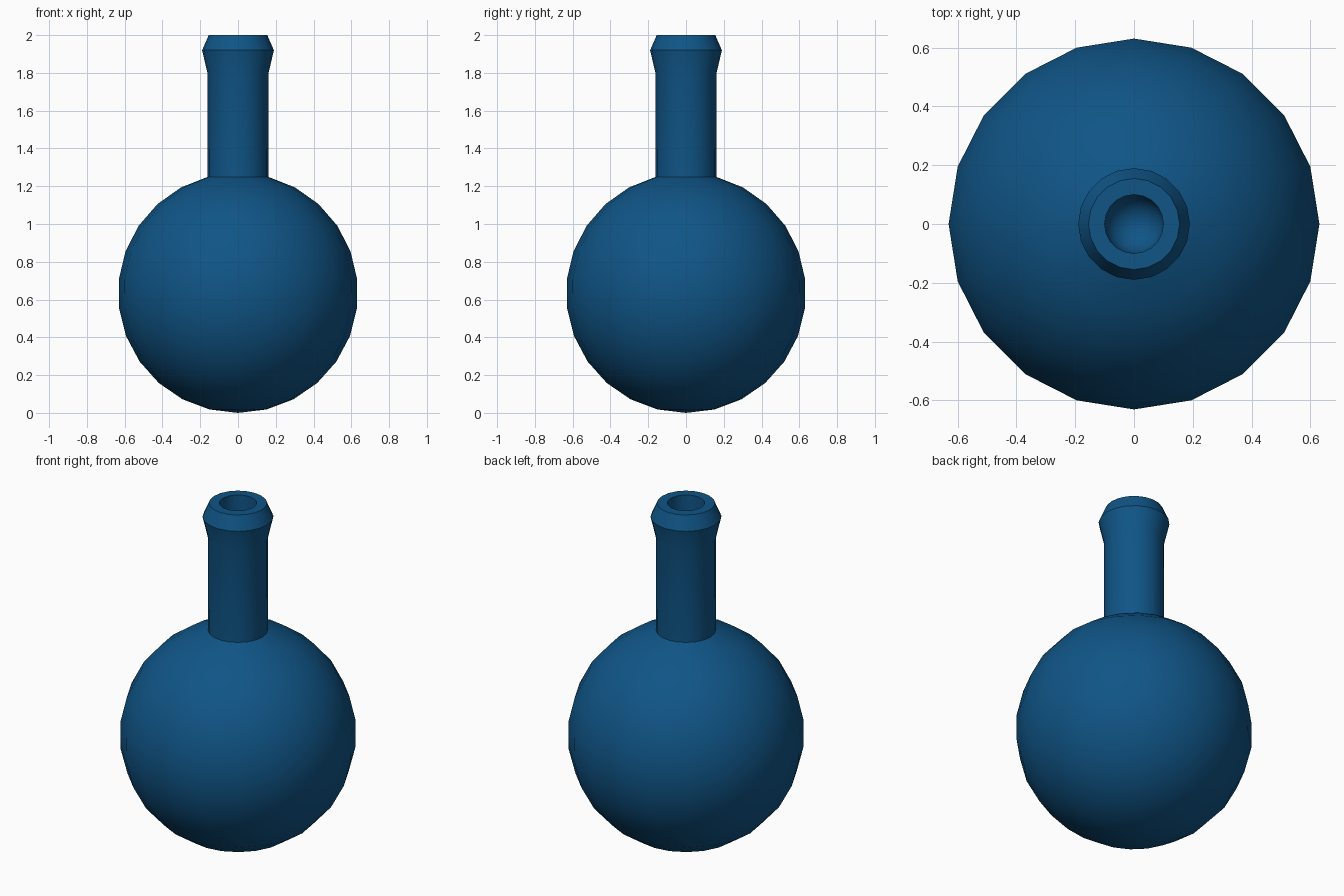
import bpy
import bmesh
from math import sin, cos, pi, radians

SIDES = 20
R = 0.635           # radius of the bulb
NECK_R = 0.162
BORE_R = 0.1

cube = bpy.data.objects.get("Cube")
if cube:
    bpy.data.objects.remove(cube, do_unlink=True)

mat = bpy.data.materials.new("deep blue glass")
mat.use_nodes = True
color = (0.005, 0.09, 0.24, 1)
mat.diffuse_color = color
mat.node_tree.nodes["Principled BSDF"].inputs["Base Color"].default_value = color


def lathe(name, profile):
    """Spin a (radius, height) profile around z."""
    bm = bmesh.new()
    verts = [bm.verts.new((r, 0, z)) for r, z in profile]
    edges = [bm.edges.new(pair) for pair in zip(verts, verts[1:])]
    bmesh.ops.spin(bm, geom=verts + edges, cent=(0, 0, 0), axis=(0, 0, 1),
                   angle=2 * pi, steps=SIDES, use_merge=True)
    bmesh.ops.remove_doubles(bm, verts=bm.verts, dist=0.0005)
    bmesh.ops.recalc_face_normals(bm, faces=bm.faces)
    mesh = bpy.data.meshes.new(name)
    bm.to_mesh(mesh)
    bm.free()
    mesh.materials.append(mat)
    obj = bpy.data.objects.new(name, mesh)
    bpy.context.collection.objects.link(obj)
    bpy.ops.object.select_all(action="DESELECT")
    obj.select_set(True)
    bpy.context.view_layer.objects.active = obj
    bpy.ops.object.shade_smooth_by_angle(angle=radians(30))
    return obj


# Round bulb, from the bottom pole up to the foot of the neck
step = radians(13.78)
bulb = [(R * sin(i * step), R - R * cos(i * step)) for i in range(13)]

# Neck with a flared, bevelled lip
neck = [(NECK_R, 1.8), (0.19, 1.92), (0.155, 2.0)]

# Bore down the neck with a rounded end
bore = [(BORE_R, 2.0)]
bore += [(BORE_R * cos(i * pi / 12), 1.5 - BORE_R * sin(i * pi / 12)) for i in range(7)]

lathe("flask", bulb + neck + bore)
